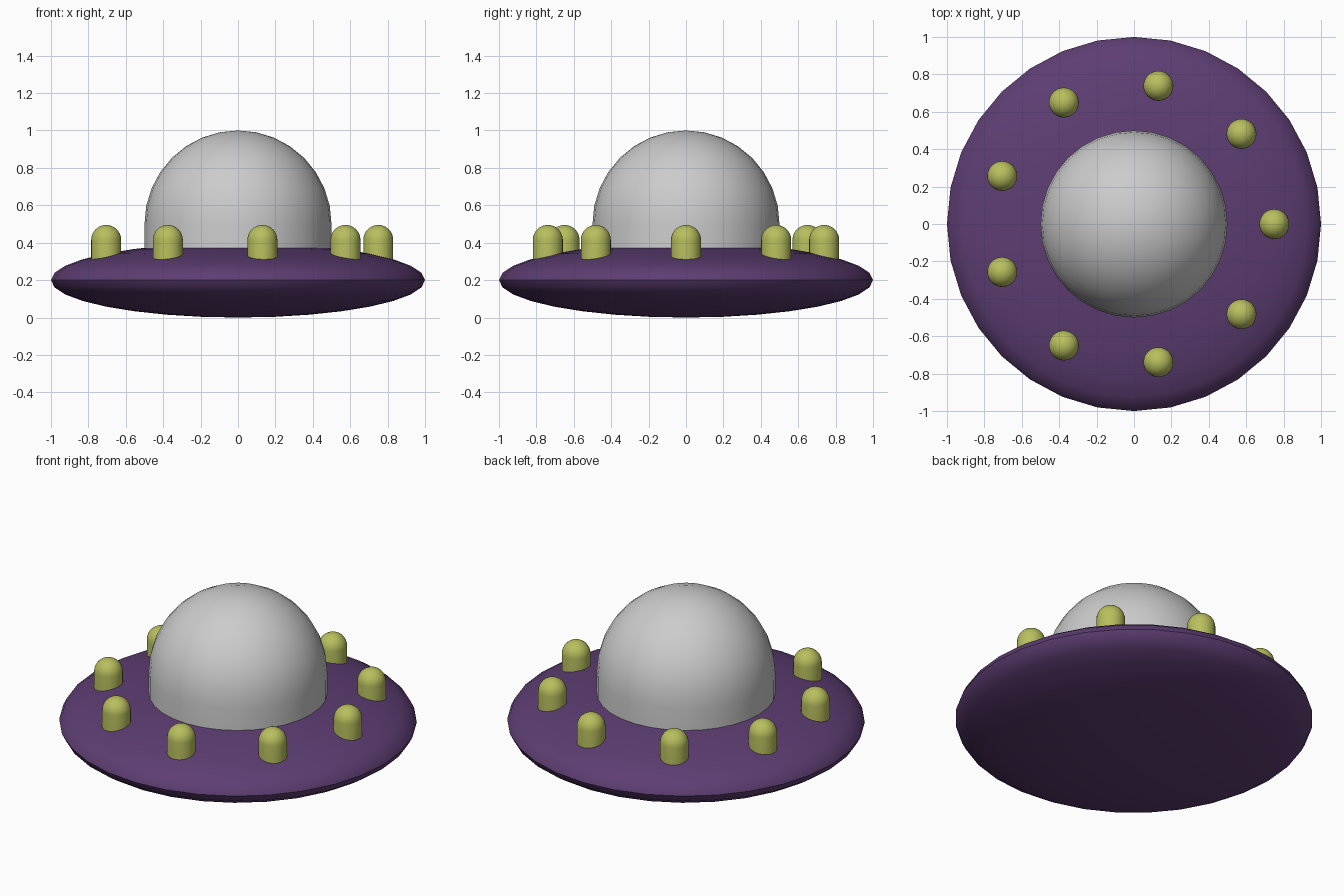
import bpy, bmesh, math
from mathutils import Matrix, Vector

if "Cube" in bpy.data.objects:
    bpy.data.objects.remove(bpy.data.objects["Cube"])


def material(name, rgb):
    mat = bpy.data.materials.new(name)
    mat.diffuse_color = (*rgb, 1)
    mat.use_nodes = True
    mat.node_tree.nodes["Principled BSDF"].inputs["Base Color"].default_value = mat.diffuse_color
    return mat


def finish(name, bm, mat=None):
    bmesh.ops.recalc_face_normals(bm, faces=bm.faces)
    mesh = bpy.data.meshes.new(name)
    bm.to_mesh(mesh)
    bm.free()
    obj = bpy.data.objects.new(name, mesh)
    bpy.context.collection.objects.link(obj)
    if mat:
        mesh.materials.append(mat)
    bpy.ops.object.select_all(action='DESELECT')
    obj.select_set(True)
    bpy.context.view_layer.objects.active = obj
    bpy.ops.object.shade_smooth_by_angle(angle=math.radians(40))
    return obj


def domed_post(name, radius, centre, bottom, mat=None):
    """Hemisphere on a straight cylindrical wall that runs down to bottom."""
    bm = bmesh.new()
    bmesh.ops.create_uvsphere(bm, u_segments=32, v_segments=16, radius=radius)
    low = [v for v in bm.verts if v.co.z < -radius * 0.01]
    bmesh.ops.delete(bm, geom=low, context='VERTS')
    rim = [e for e in bm.edges if e.is_boundary]
    new = bmesh.ops.extrude_edge_only(bm, edges=rim)['geom']
    for v in (g for g in new if isinstance(g, bmesh.types.BMVert)):
        v.co.z = bottom - centre[2]
    bmesh.ops.holes_fill(bm, edges=[e for e in bm.edges if e.is_boundary])
    obj = finish(name, bm, mat)
    obj.location = centre
    return obj


purple = material("hull_purple", (0.11, 0.047, 0.17))
olive = material("light_olive", (0.48, 0.52, 0.11))

# Flattened saucer hull
bm = bmesh.new()
bmesh.ops.create_uvsphere(bm, u_segments=32, v_segments=16, radius=1)
bmesh.ops.transform(bm, verts=bm.verts,
                    matrix=Matrix.Translation((0, 0, 0.2)) @ Matrix.Diagonal((1, 1, 0.2, 1)))
finish("saucer_hull", bm, purple).data.shade_smooth()

# Cockpit dome
domed_post("cockpit_dome", 0.5, (0, 0, 0.5), 0.25)

# Ring of nine lights
for i in range(9):
    a = math.tau * i / 9
    domed_post(f"rim_light_{i + 1}", 0.08,
               Vector((0.75 * math.cos(a), 0.75 * math.sin(a), 0.415)), 0.25, olive)
